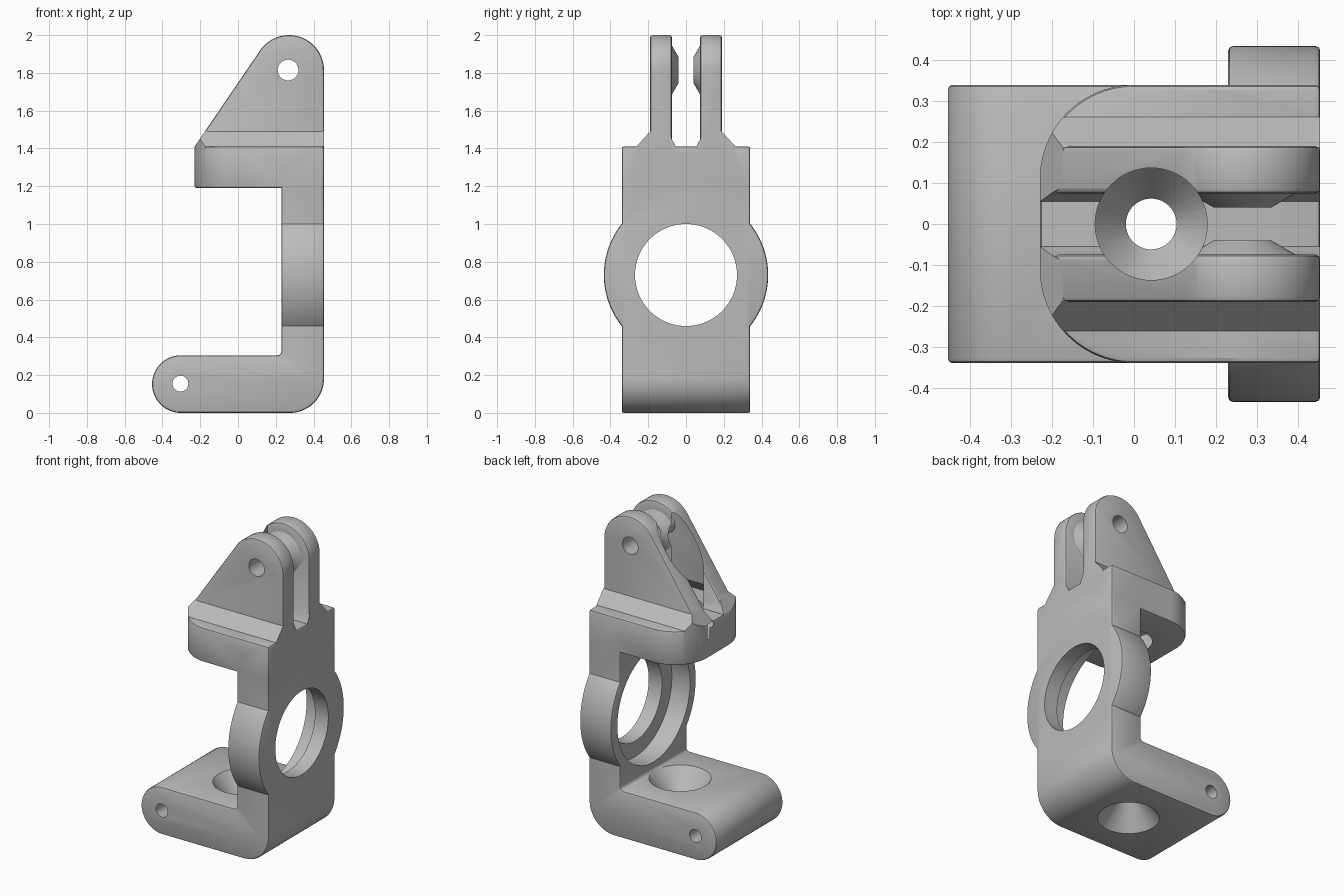
import bpy, bmesh, math
from mathutils import Vector

if "Cube" in bpy.data.objects:
    bpy.data.objects.remove(bpy.data.objects["Cube"], do_unlink=True)

grey = bpy.data.materials.new("plain grey")
grey.use_nodes = True
grey.diffuse_color = (0.5, 0.5, 0.5, 1)
grey.node_tree.nodes["Principled BSDF"].inputs["Base Color"].default_value = (0.5, 0.5, 0.5, 1)

# Maps (u, v) in the cross-section and t along the axis to space
PLACE = {
    "x": lambda u, v, t: Vector((t, u, v)),
    "y": lambda u, v, t: Vector((u, t, v)),
    "z": lambda u, v, t: Vector((u, v, t)),
}


def arc(cu, cv, r, start, end, n=24):
    angles = [math.radians(start + (end - start) * i / n) for i in range(n + 1)]
    return [(cu + r * math.cos(a), cv + r * math.sin(a)) for a in angles]


def activate(ob):
    bpy.ops.object.select_all(action="DESELECT")
    bpy.context.view_layer.objects.active = ob
    ob.select_set(True)


def loft(name, rings, bevel=0):
    """Solid through matching rings of points, optionally with softened edges."""
    bm = bmesh.new()
    loops = [[bm.verts.new(p) for p in ring] for ring in rings]
    n = len(loops[0])
    for a, b in zip(loops, loops[1:]):
        for i in range(n):
            j = (i + 1) % n
            bm.faces.new((a[i], a[j], b[j], b[i]))
    bm.faces.new(loops[0])
    bm.faces.new(loops[-1])
    bmesh.ops.recalc_face_normals(bm, faces=bm.faces)
    mesh = bpy.data.meshes.new(name)
    bm.to_mesh(mesh)
    bm.free()
    mesh.materials.append(grey)
    ob = bpy.data.objects.new(name, mesh)
    bpy.context.collection.objects.link(ob)
    if bevel:
        mod = ob.modifiers.new("soft edges", "BEVEL")
        mod.width = bevel
        mod.segments = 2
        mod.limit_method = "ANGLE"
        mod.angle_limit = math.radians(40)
        activate(ob)
        bpy.ops.object.modifier_apply(modifier=mod.name)
    return ob


def prism(name, outline, axis, low, high, bevel=0):
    return loft(name, [[PLACE[axis](u, v, t) for u, v in outline] for t in (low, high)], bevel)


def turned(name, profile, axis, u, v, n=64, bevel=0):
    """Round solid from (position, radius) pairs along an axis."""
    rings = [[PLACE[axis](a, b, t) for a, b in arc(u, v, r, 0, 360, n)[:-1]] for t, r in profile]
    return loft(name, rings, bevel)


def combine(target, tool, operation):
    mod = target.modifiers.new(operation, "BOOLEAN")
    mod.operation = operation
    mod.solver = "EXACT"
    mod.object = tool
    activate(target)
    bpy.ops.object.modifier_apply(modifier=mod.name)
    bpy.data.objects.remove(tool, do_unlink=True)


SOFT = 0.012
BACK = 0.455
HALF = 0.34


def block_plan(right):
    return [(right, -HALF), (right, HALF)] + arc(0, 0.11, 0.23, 90, 180) + arc(0, -0.11, 0.23, 180, 270)


# Side outline of the clevis: round top, straight back, sloping front
cheek_outline = [(-0.23, 1.3), (BACK, 1.3)] + arc(0.27, 1.815, 0.185, 0, 145.7, 32) + [(-0.23, 1.41)]

# Lower arm and upright in one L-shaped body
frame = (arc(-0.3025, 0.1525, 0.1525, 90, 270, 32) + arc(0.275, 0.18, 0.18, 270, 360)
         + [(BACK, 1.41), (0.23, 1.41)] + arc(0.21, 0.325, 0.02, 0, -90, 6))
bracket = prism("bracket", frame, "y", -HALF, HALF, SOFT)

# Round housing and upper block
combine(bracket, turned("housing", [(0.23, 0.435), (BACK, 0.435)], "x", 0, 0.73, 96, SOFT), "UNION")
combine(bracket, prism("upper_block", block_plan(BACK), "z", 1.19, 1.41, SOFT), "UNION")

# Clevis cheeks with sloping feet and tapered bosses
foot_outline = [(0.055, 1.38), (0.055, 1.41), (0.062, 1.425), (0.075, 1.45), (0.09, 1.49),
                (0.187, 1.493), (0.262, 1.41), (0.262, 1.38)]
for side in (-1, 1):
    foot = prism("foot", [(side * y, z) for y, z in foot_outline], "x", -0.3, 0.5)
    combine(foot, prism("slope", cheek_outline, "y", -0.5, 0.5), "INTERSECT")
    cheek = prism("cheek", cheek_outline, "y", side * 0.075, side * 0.19, SOFT)
    combine(cheek, foot, "UNION")
    boss = [(side * 0.1, 0.13), (side * 0.075, 0.13), (side * 0.04, 0.07)]
    combine(cheek, turned("boss", boss, "y", 0.265, 1.815), "UNION")
    combine(cheek, prism("plan", block_plan(0.6), "z", 1.2, 2.2), "INTERSECT")
    combine(bracket, cheek, "UNION")

# Stepped bore, double countersinks with tool clearance, and pin holes
holes = [
    turned("bore", [(0.1, 0.37), (0.36, 0.37), (0.36, 0.27), (0.6, 0.27)], "x", 0, 0.73, 96),
    turned("arm_countersink", [(-0.01, 0.19), (0.1525, 0.062), (0.315, 0.19)], "z", 0.042, 0),
    turned("block_countersink", [(1.18, 0.145), (1.3, 0.062), (1.41, 0.137), (2.2, 0.137)], "z", 0.042, 0),
    turned("arm_pin_hole", [(-0.6, 0.042), (0.6, 0.042)], "y", -0.305, 0.155, 32),
    turned("clevis_pin_hole", [(-0.6, 0.055), (0.6, 0.055)], "y", 0.265, 1.815, 32),
]
for hole in holes:
    combine(bracket, hole, "DIFFERENCE")

activate(bracket)
bpy.ops.object.shade_smooth_by_angle(angle=math.radians(30))
